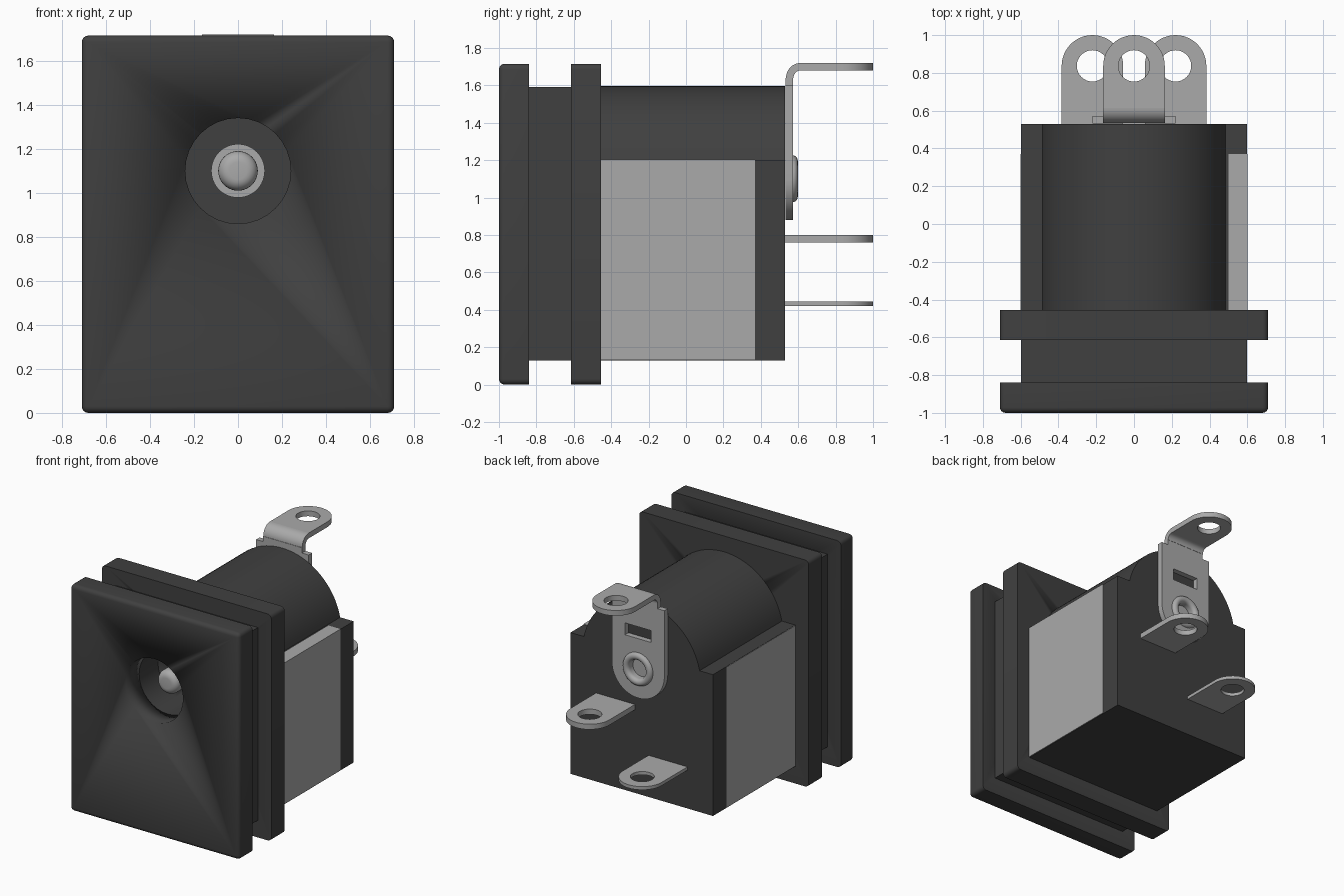
import bpy, bmesh, math
from mathutils import Vector

if "Cube" in bpy.data.objects:
    bpy.data.objects.remove(bpy.data.objects["Cube"], do_unlink=True)


def material(name, value):
    m = bpy.data.materials.new(name)
    m.use_nodes = True
    color = (value, value, value, 1)
    m.diffuse_color = color
    m.node_tree.nodes["Principled BSDF"].inputs["Base Color"].default_value = color
    return m


BLACK = material("black plastic", 0.051)
METAL = material("light metal", 0.402)
AXIS_Z = 1.1  # height of the socket axis


def finish(name, bm, mat):
    bmesh.ops.recalc_face_normals(bm, faces=bm.faces[:])
    mesh = bpy.data.meshes.new(name)
    bm.to_mesh(mesh)
    bm.free()
    mesh.materials.append(mat)
    ob = bpy.data.objects.new(name, mesh)
    bpy.context.collection.objects.link(ob)
    bpy.ops.object.select_all(action='DESELECT')
    ob.select_set(True)
    bpy.context.view_layer.objects.active = ob
    bpy.ops.object.shade_smooth_by_angle(angle=math.radians(35))
    return ob


def box(name, lo, hi, mat, bevel_rule=None):
    bm = bmesh.new()
    bmesh.ops.create_cube(bm, size=1)
    for v in bm.verts:
        v.co = Vector(a + (b - a) * (c + 0.5) for a, b, c in zip(lo, hi, v.co))
    if bevel_rule:
        edges = [e for e in bm.edges if bevel_rule(*(v.co for v in e.verts))]
        bmesh.ops.bevel(bm, geom=edges, offset=0.03, segments=4,
                        profile=0.5, affect='EDGES')
    return finish(name, bm, mat)


def arc(cx, cy, r, start, end, n=24):
    angles = [math.radians(start + (end - start) * i / n) for i in range(n + 1)]
    return [(cx + r * math.cos(a), cy + r * math.sin(a)) for a in angles]


def circle(cx, cy, r):
    return arc(cx, cy, r, 0, 360, 32)[:-1]


def prism(name, loops, axis, start, end, mat):
    """Extrude an outline with optional holes along one axis."""
    place = {'x': lambda u, v: (start, u, v),
             'y': lambda u, v: (u, start, v),
             'z': lambda u, v: (u, v, start)}[axis]
    bm = bmesh.new()
    edges = []
    for loop in loops:
        vs = [bm.verts.new(place(*p)) for p in loop]
        edges += [bm.edges.new((vs[i - 1], vs[i])) for i in range(len(vs))]
    if len(loops) == 1:
        bm.faces.new(vs)
    else:
        bmesh.ops.triangle_fill(bm, edges=edges, use_beauty=True)
    ext = bmesh.ops.extrude_face_region(bm, geom=bm.faces[:])
    move = Vector([(end - start) * (axis == a) for a in 'xyz'])
    bmesh.ops.translate(bm, vec=move,
                        verts=[g for g in ext['geom'] if isinstance(g, bmesh.types.BMVert)])
    return finish(name, bm, mat)


def lathe(name, profile, mat):
    """Revolve (radius, y) points around the socket axis."""
    bm = bmesh.new()
    vs = [bm.verts.new((r, y, AXIS_Z)) for r, y in profile]
    edges = [bm.edges.new(pair) for pair in zip(vs, vs[1:])]
    bmesh.ops.spin(bm, geom=vs + edges, cent=(0, 0, AXIS_Z), axis=(0, 1, 0),
                   angle=math.tau, steps=40)
    bmesh.ops.remove_doubles(bm, verts=bm.verts[:], dist=0.0005)
    return finish(name, bm, mat)


# Front plate, neck and rear flange
def along_y(a, b):
    return abs(a.y - b.y) > 0.01


def front_or_along_y(a, b):
    return along_y(a, b) or a.y + b.y < -1.99


housing = [
    box("front_plate", (-0.71, -1, 0), (0.71, -0.84, 1.715), BLACK, front_or_along_y),
    box("neck", (-0.597, -0.84, 0.13), (0.597, -0.615, 1.59), BLACK),
    box("rear_flange", (-0.71, -0.615, 0), (0.71, -0.455, 1.715), BLACK, along_y),
]

# Rear body: square base with a round top
dx = math.degrees(math.asin(0.1 / 0.495))
outline = [(-0.597, 0.13), (0.597, 0.13), (0.597, 1.2)]
outline += arc(0, AXIS_Z, 0.495, dx, 180 - dx, 40) + [(-0.597, 1.2)]
housing.append(prism("rear_body", [outline], 'y', -0.455, 0.53, BLACK))

# Socket bore through the housing
cutter = prism("bore_cutter", [circle(0, AXIS_Z, 0.24)], 'y', -1.1, 0.4, BLACK)
cutter.hide_render = True
for ob in housing:
    bpy.context.view_layer.objects.active = ob
    mod = ob.modifiers.new("bore", 'BOOLEAN')
    mod.operation = 'DIFFERENCE'
    mod.solver = 'EXACT'
    mod.object = cutter
    bpy.ops.object.modifier_apply(modifier=mod.name)
bpy.data.objects.remove(cutter, do_unlink=True)

# Side contacts
box("left_contact", (0.5, -0.455, 0.135), (0.6, 0.37, 1.203), METAL)
box("right_contact", (-0.6, -0.455, 0.135), (-0.595, 0.37, 1.198), METAL)

# Centre pin with collar, and hollow rivet at the back
tip = [(0.04 + x, -0.81 - y) for x, y in arc(0, 0, 0.05, 90, 0, 6)]
lathe("centre_pin", [(0, -0.86)] + tip + [(0.09, 0.37), (0.122, 0.37), (0.122, 0.41)], METAL)
rim = [(0.0975 + x, 0.57 + y) for x, y in arc(0, 0, 0.0275, 180, 0, 10)]
lathe("rivet", [(0, 0.535), (0.07, 0.535)] + rim + [(0.125, 0.56)], METAL)


# Solder terminals
def solder_tab(name, cx, y0, z0, z1):
    edge = [(cx - 0.163, y0), (cx + 0.163, y0)] + arc(cx, 0.837, 0.163, 0, 180)
    prism(name, [edge, circle(cx, 0.837, 0.083)], 'z', z0, z1, METAL)


solder_tab("left_terminal", 0.22, 0.53, 0.76, 0.8)
solder_tab("right_terminal", -0.22, 0.53, 0.42, 0.445)
solder_tab("centre_terminal", 0, 0.615, 1.68, 1.72)

bend = arc(0.615, 1.64, 0.08, 180, 90, 10) + arc(0.615, 1.64, 0.04, 90, 180, 10)
prism("terminal_bend", [bend], 'x', -0.163, 0.163, METAL)

strip = arc(0, AXIS_Z, 0.22, 180, 360) + [(0.22, 1.6), (0.163, 1.6), (0.163, 1.64),
                                         (-0.163, 1.64), (-0.163, 1.6), (-0.22, 1.6)]
slot = [(-0.11, 1.33), (0.11, 1.33), (0.11, 1.42), (-0.11, 1.42)]
prism("terminal_strip", [strip, slot, circle(0, AXIS_Z, 0.1)], 'y', 0.532, 0.573, METAL)
